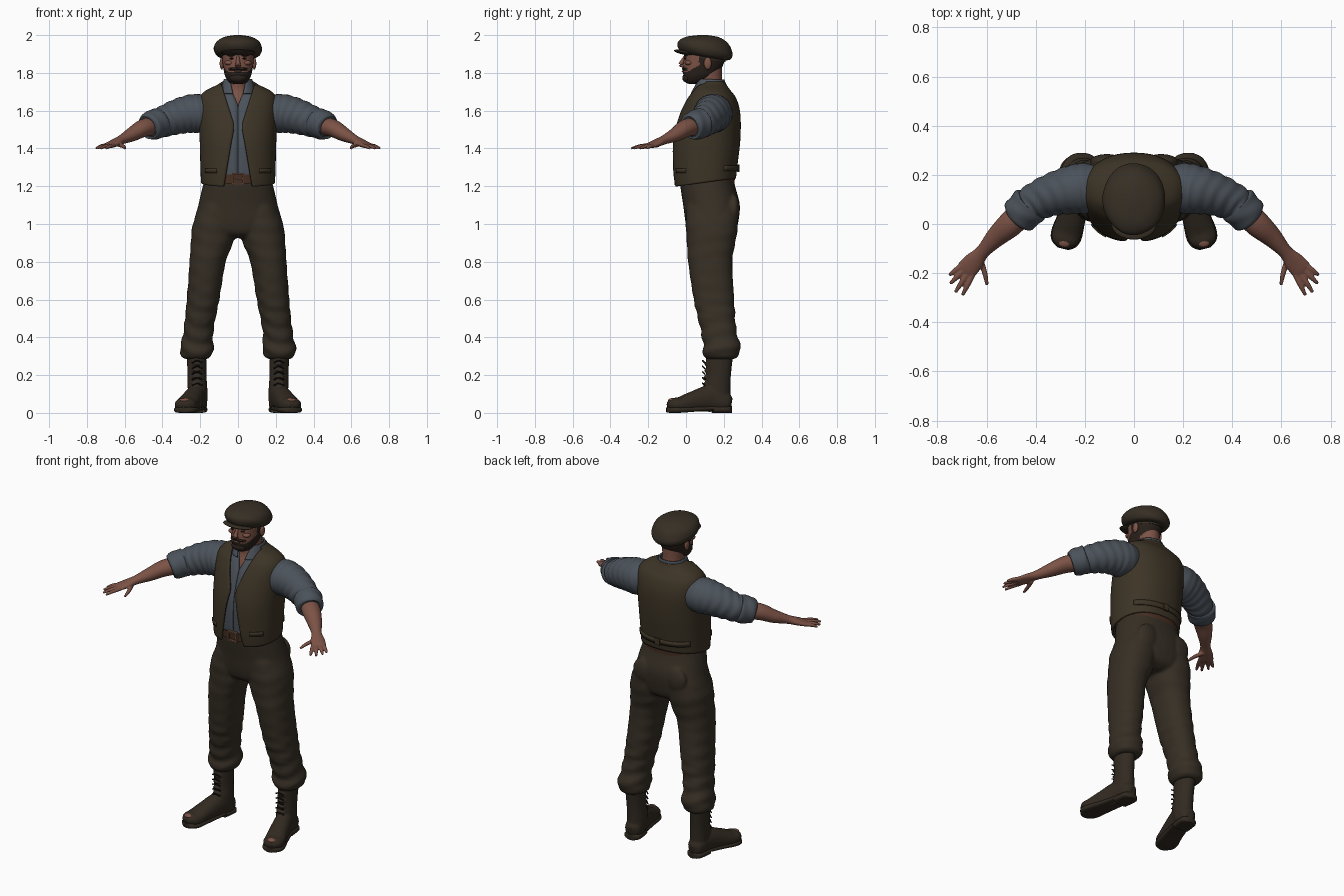
import bpy, bmesh, math
from math import sin, cos, pi
from mathutils import Vector, Matrix

cube = bpy.data.objects.get("Cube")
if cube:
    bpy.data.objects.remove(cube)


def material(name, rgb):
    m = bpy.data.materials.new(name)
    m.use_nodes = True
    m.diffuse_color = (*rgb, 1)
    m.node_tree.nodes["Principled BSDF"].inputs["Base Color"].default_value = (*rgb, 1)
    return m


VEST = material("olive brown vest", (.046, .034, .019))
PANTS = material("dark brown wool", (.037, .028, .018))
SHIRT = material("slate blue cotton", (.070, .084, .102))
SKIN = material("tanned skin", (.20, .085, .06))
HAIR = material("dark brown hair", (.022, .014, .010))
BOOT = material("worn dark leather", (.031, .023, .015))
BELT = material("brown belt leather", (.065, .028, .016))
BRASS = material("dull copper", (.16, .085, .05))
DARK = material("near black", (.01, .008, .007))


def spow(v, e):
    return math.copysign(abs(v) ** e, v)


def spline(rows, sub):
    """Catmull-Rom rows through the key rows."""
    out = []
    for i in range(len(rows) - 1):
        a, b, c, d = (rows[max(i - 1, 0)], rows[i], rows[i + 1], rows[min(i + 2, len(rows) - 1)])
        for k in range(sub):
            t = k / sub
            out.append([q + .5 * t * (r - p + t * (2 * p - 5 * q + 4 * r - s + t * (3 * (q - r) + s - p)))
                        for p, q, r, s in zip(a, b, c, d)])
    return out + [list(rows[-1])]


def skin(bm, rings, closed):
    vs = [[bm.verts.new(p) for p in ring] for ring in rings]
    n = len(vs[0])
    for lo, hi in zip(vs, vs[1:]):
        for i in range(n if closed else n - 1):
            j = (i + 1) % n
            bm.faces.new((lo[i], lo[j], hi[j], hi[i]))
    if closed:
        bm.faces.new(vs[0])
        bm.faces.new(vs[-1])


def column(bm, rows, n=36, e=.88, gap=None, span=None, fold=None, sub=5):
    """Stack of level sections (z, cx, cy, rx, ry); gap opens the front, span keeps an arc."""
    rings = []
    for z, cx, cy, rx, ry in spline(rows, sub):
        a0, a1 = span or (0, 2 * pi)
        if gap:
            a0 = math.asin(min(max(gap(z), 0) / rx, .97) ** (1 / e))
            a1 = 2 * pi - a0
        closed = not (gap or span)
        ring = []
        for i in range(n):
            a = a0 + (a1 - a0) * i / (n if closed else n - 1)
            k = 1 + (fold(z, a) if fold else 0)
            ring.append(Vector((cx + rx * k * spow(sin(a), e), cy - ry * k * spow(cos(a), e), z)))
        rings.append(ring)
    skin(bm, rings, closed)


def limb(bm, rows, n=20, e=1, fold=None, sub=5):
    """Tube along a path of (x, y, z, half width, half height)."""
    pts = spline(rows, sub)
    rings = []
    for i, (x, y, z, w, h) in enumerate(pts):
        t = (Vector(pts[min(i + 1, len(pts) - 1)][:3]) - Vector(pts[max(i - 1, 0)][:3])).normalized()
        side = t.cross(Vector((0, 0, 1))).normalized()
        up = side.cross(t)
        ring = []
        for j in range(n):
            a = 2 * pi * j / n
            k = 1 + (fold(i / len(pts), a) if fold else 0)
            ring.append(Vector((x, y, z)) + side * w * k * spow(sin(a), e) + up * h * k * spow(cos(a), e))
        rings.append(ring)
    skin(bm, rings, True)


def box(bm, at, size):
    bmesh.ops.create_cube(bm, size=1, matrix=Matrix.Translation(at) @ Matrix.Diagonal((*size, 1)))


def ball(bm, at, size):
    bmesh.ops.create_uvsphere(bm, u_segments=20, v_segments=12, radius=1,
                              matrix=Matrix.Translation(at) @ Matrix.Diagonal((*size, 1)))


def finish(name, bm, *mats, mirror=False, voxel=0, thick=0, angle=50):
    bmesh.ops.recalc_face_normals(bm, faces=bm.faces)
    me = bpy.data.meshes.new(name)
    bm.to_mesh(me)
    bm.free()
    ob = bpy.data.objects.new(name, me)
    bpy.context.collection.objects.link(ob)
    for m in mats:
        me.materials.append(m)
    bpy.ops.object.select_all(action='DESELECT')
    ob.select_set(True)
    bpy.context.view_layer.objects.active = ob
    bpy.ops.object.shade_smooth_by_angle(angle=math.radians(angle))
    if mirror:
        ob.modifiers.new("Mirror", 'MIRROR').use_mirror_merge = False
    if thick:
        s = ob.modifiers.new("Solidify", 'SOLIDIFY')
        s.thickness, s.offset = thick, 0
    if voxel:
        r = ob.modifiers.new("Remesh", 'REMESH')
        r.mode, r.voxel_size, r.use_smooth_shade = 'VOXEL', voxel, True
        ob.modifiers.new("Smooth", 'SMOOTH').iterations = 2
    return ob


new = bmesh.new

# Trousers: pelvis and legs fused together, folds growing toward the cuffs
def leg_fold(z, a):
    amp = .012 + .035 * max(0, min(1, (.75 - z) / .3))
    return amp * sin(z * 75 + 2.2 * sin(a + 1) + cos(2 * a))

bm = new()
column(bm, [(1.245, 0, .112, .175, .14), (1.2, 0, .115, .187, .145), (1.1, 0, .135, .210, .15),
            (1.0, 0, .137, .232, .138), (.95, 0, .137, .18, .12), (.925, 0, .137, .09, .08)])
for s in (-1, 1):
    column(bm, [(1.12, s * .1, .135, .09, .13), (1.0, s * .125, .137, .114, .138), (.9, s * .138, .133, .112, .128),
                (.8, s * .161, .128, .096, .117), (.6, s * .185, .148, .086, .107), (.45, s * .207, .17, .079, .095),
                (.37, s * .216, .187, .084, .097), (.335, s * .218, .19, .09, .1), (.3, s * .22, .185, .078, .09),
                (.285, s * .22, .18, .055, .07)], fold=leg_fold)
    # Seat pockets
    ball(bm, (s * .11, .255, 1.08), (.07, .03, .075))
finish("trousers", bm, PANTS, voxel=.009)

# Boots: shaft and foot fused, separate sole, laces and worn toe
bm = new()
column(bm, [(.03, .213, .18, .05, .055), (.12, .214, .167, .052, .068), (.2, .217, .172, .05, .066),
            (.31, .22, .178, .052, .072)], e=1)
limb(bm, [(.208, .24, .05, .02, .03), (.212, .215, .055, .048, .05), (.225, .13, .075, .052, .07),
          (.25, .04, .06, .056, .055), (.272, -.03, .043, .06, .042), (.282, -.07, .042, .054, .036),
          (.288, -.097, .036, .025, .018)], e=.9)
for k in range(5):
    ball(bm, (.22, .1 + .002 * k, .12 + .035 * k), (.026, .012, .007))
finish("boots", bm, BOOT, mirror=True, voxel=.007)

bm = new()
limb(bm, [(.21, .243, .018, .02, .018), (.212, .22, .018, .05, .018), (.222, .14, .018, .052, .018)], e=.6)
limb(bm, [(.222, .14, .025, .05, .011), (.25, .04, .02, .056, .014), (.274, -.04, .016, .064, .016),
          (.283, -.08, .016, .052, .016), (.288, -.101, .016, .022, .014)], e=.6)
finish("boot_soles", bm, BOOT, mirror=True)

bm = new()
for k in range(6):
    z = .115 + .03 * k
    limb(bm, [(.19, .1, z, .004, .004), (.215, .088, z + .012, .004, .004), (.243, .1, z, .004, .004)], n=8, sub=3)
finish("boot_laces", bm, DARK, mirror=True)

bm = new()
ball(bm, (.282, -.073, .066), (.026, .022, .012))
finish("worn_toes", bm, SKIN, mirror=True)

# Shirt body, open at the throat
torso = [(1.22, 0, .1, .185, .15), (1.3, 0, .1, .188, .158), (1.45, 0, .11, .192, .163), (1.58, 0, .127, .198, .146),
         (1.66, 0, .135, .194, .118), (1.7, 0, .135, .165, .09), (1.73, 0, .13, .105, .073), (1.75, 0, .13, .075, .064)]
bm = new()
column(bm, [(z, x, y, rx - .01, ry - .013) for z, x, y, rx, ry in torso], n=60,
       gap=lambda z: .001 + max(0, z - 1.63) * .42)
finish("shirt_body", bm, SHIRT, thick=.005)

bm = new()
column(bm, [(1.69, 0, .117, .092, .09), (1.73, 0, .125, .082, .08), (1.765, 0, .13, .071, .07)],
       gap=lambda z: .026 + (z - 1.69) * .25)
finish("shirt_collar", bm, SHIRT, thick=.009)

# Vest: open shell with a slanting hem
bm = new()
column(bm, [(z, x, y, rx + .005, ry + .009) for z, x, y, rx, ry in torso], n=80,
       gap=lambda z: .018 + (.32 * (z - 1.52) if z > 1.52 else .19 * (1.52 - z)))
for v in bm.verts:
    v.co.z += (v.co.y - .1) * .14 * max(0, min(1, (1.42 - v.co.z) / .18))
finish("vest", bm, VEST, thick=.012)

# Vest pocket welts and back cinch strap
bm = new()
for a, b in ((.55, 1.0), (2 * pi - 1.0, 2 * pi - .55)):
    column(bm, [(1.27, 0, .1, .198, .171), (1.295, 0, .1, .2, .173)], n=10, span=(a, b), sub=1)
column(bm, [(1.28, 0, .1, .197, .172), (1.31, 0, .1, .199, .174)], n=24, span=(pi - 1, pi + 1), sub=1)
finish("vest_welts", bm, VEST, thick=.01)
bm = new()
box(bm, (0, .277, 1.295), (.035, .012, .04))
finish("cinch_buckle", bm, VEST)

# Belt and buckle frame
bm = new()
column(bm, [(1.215, 0, .105, .18, .152), (1.262, 0, .105, .18, .155)], sub=1, n=60)
finish("belt", bm, BELT)
bm = new()
for s in (-1, 1):
    box(bm, (s * .028, -.054, 1.239), (.009, .014, .062))
    box(bm, (0, -.054, 1.239 + s * .027), (.06, .014, .009))
box(bm, (.008, -.054, 1.239), (.04, .012, .007))
finish("belt_buckle", bm, BRASS)

# Sleeves with bunched folds and rolled cuffs
bm = new()
limb(bm, [(.14, .145, 1.6, .085, .085), (.2, .145, 1.587, .103, .102), (.26, .138, 1.582, .098, .1),
          (.33, .12, 1.565, .087, .091), (.4, .09, 1.54, .077, .08), (.45, .05, 1.525, .068, .07)],
     n=36, sub=9, fold=lambda t, a: .045 * t * sin(t * 52 + 2 * sin(a) + cos(3 * a)))
finish("sleeves", bm, SHIRT, mirror=True)
bm = new()
limb(bm, [(.415, .085, 1.537, .066, .066), (.42, .08, 1.535, .08, .081), (.445, .055, 1.526, .08, .078),
          (.472, .028, 1.517, .074, .072), (.477, .023, 1.515, .058, .056)], n=32,
     fold=lambda t, a: .025 * sin(t * 16 + 2 * a))
finish("sleeve_cuffs", bm, SHIRT, mirror=True)

# Forearms, palms and spread fingers
bm = new()
limb(bm, [(.43, .07, 1.522, .05, .052), (.5, .002, 1.508, .053, .047), (.56, -.052, 1.475, .042, .038),
          (.615, -.112, 1.447, .029, .025), (.65, -.152, 1.43, .04, .02), (.682, -.187, 1.416, .042, .015),
          (.69, -.196, 1.412, .03, .01)])
fingers = [((.656, -.205), (.678, -.25), (.698, -.29)), ((.673, -.195), (.703, -.24), (.727, -.278)),
           ((.688, -.182), (.72, -.215), (.748, -.243)), ((.7, -.168), (.728, -.19), (.752, -.208)),
           ((.625, -.145), (.607, -.2), (.598, -.248))]
for a, b, c in fingers:
    limb(bm, [(*a, 1.417, .012, .011), (*b, 1.411, .011, .01), (*c, 1.4, .007, .006)], n=12)
finish("arms_and_hands", bm, SKIN, mirror=True, voxel=.0045)

# Neck running down inside the shirt
bm = new()
column(bm, [(1.58, 0, .13, .1, .12), (1.66, 0, .13, .085, .095), (1.71, 0, .125, .066, .073),
            (1.76, 0, .12, .061, .07), (1.83, 0, .12, .062, .07)], e=1)
finish("neck", bm, SKIN)

# Head with hair and beard chosen by region
bm = new()
column(bm, [(1.742, 0, .045, .025, .03), (1.75, 0, .05, .046, .052), (1.78, 0, .07, .067, .083),
            (1.82, 0, .085, .077, .1), (1.86, 0, .095, .082, .108), (1.91, 0, .102, .085, .108),
            (1.95, 0, .105, .07, .09)], n=80, e=.93, sub=8)
for f in bm.faces:
    c = f.calc_center_median()
    beard = c.y < .125 and c.z < 1.803 + max(0, c.y - .005) * .6
    mustache = c.y < .03 and 1.812 < c.z < 1.828 and abs(c.x) < .05
    nape = c.y > .1 and c.z > 1.80
    sideburn = .07 < c.y <= .1 and c.z > 1.82
    f.material_index = int(beard or mustache or nape or sideburn)
finish("head", bm, SKIN, HAIR)

bm = new()
limb(bm, [(0, .0, 1.885, .008, .012), (0, -.02, 1.858, .011, .012), (0, -.03, 1.843, .015, .009),
          (0, -.01, 1.833, .014, .008)], n=16)
for s in (-1, 1):
    ball(bm, (s * .086, .115, 1.85), (.011, .02, .032))
    ball(bm, (s * .045, .015, 1.853), (.026, .022, .014))
finish("nose_ears_cheeks", bm, SKIN)

bm = new()
for s in (-1, 1):
    ball(bm, (s * .034, .0, 1.893), (.023, .012, .006))
    ball(bm, (s * .02, -.012, 1.822), (.022, .01, .007))
ball(bm, (0, .005, 1.773), (.045, .025, .024))
finish("brows_and_mustache", bm, HAIR)
bm = new()
ball(bm, (.033, -.003, 1.876), (.012, .008, .005))
finish("eyes", bm, DARK, mirror=True)
bm = new()
ball(bm, (0, -.015, 1.808), (.02, .008, .005))
finish("lips", bm, SKIN)

# Flat cap: drooping crown, band and short peak, all leaning back
bm = new()
column(bm, [(1.885, 0, .1, .088, .11), (1.893, 0, .103, .112, .132), (1.915, 0, .102, .126, .145),
            (1.94, 0, .1, .126, .143), (1.968, 0, .097, .11, .124), (1.99, 0, .092, .072, .085),
            (2.0, 0, .09, .02, .025)], e=1, n=48, fold=lambda z, a: .008 * sin(5 * a + z * 60))
column(bm, [(1.875, 0, .1, .085, .108), (1.9, 0, .1, .088, .112)], e=1)
ball(bm, (0, .0, 1.89), (.092, .064, .013))
for v in bm.verts:
    v.co.z -= (v.co.y - .1) * .17 * max(0, min(1, (2 - v.co.z) / .06))
finish("flat_cap", bm, PANTS)
